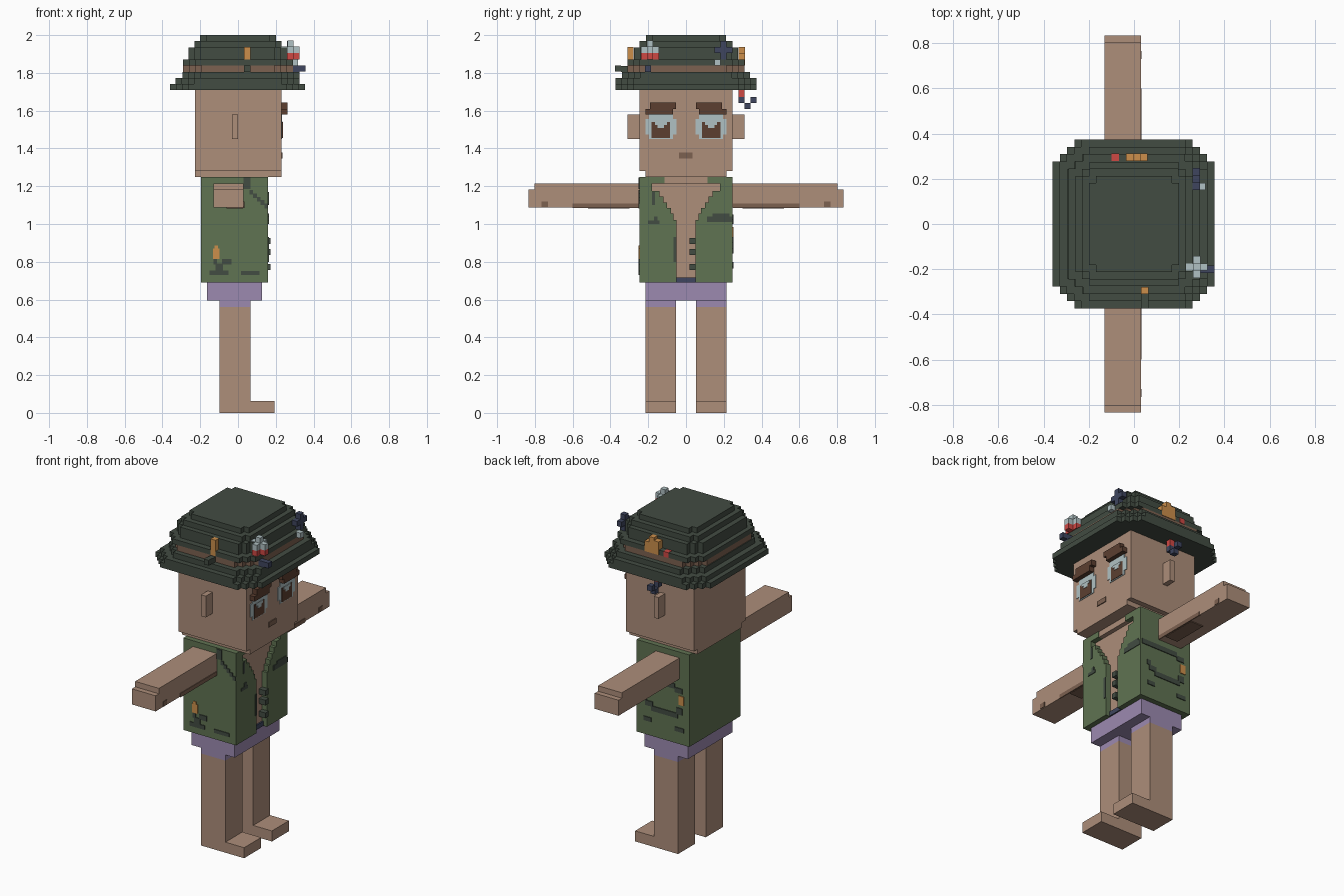
import bpy, bmesh
from mathutils import Vector

if "Cube" in bpy.data.objects:
    bpy.data.objects.remove(bpy.data.objects["Cube"], do_unlink=True)


def material(name, rgb):
    lin = [(c / 255 / 12.92) if c < 11 else ((c / 255 + 0.055) / 1.055) ** 2.4 for c in rgb]
    m = bpy.data.materials.new(name)
    m.use_nodes = True
    m.diffuse_color = (*lin, 1)
    bsdf = next(n for n in m.node_tree.nodes if n.type == 'BSDF_PRINCIPLED')
    bsdf.inputs["Base Color"].default_value = (*lin, 1)
    return m


SKIN = material("skin", (173, 142, 122))
HAT = material("dark green", (66, 76, 66))
VEST = material("vest green", (96, 115, 82))
PURPLE = material("purple", (156, 138, 176))
BROWN = material("dark brown", (92, 63, 48))
TAN = material("muted brown", (124, 97, 80))
PALE = material("pale grey", (176, 193, 195))
ORANGE = material("orange", (204, 143, 75))
RED = material("red", (207, 72, 68))
NAVY = material("navy", (62, 69, 94))

V = 0.032  # size of one block


def finish(name, bm, mat):
    bmesh.ops.recalc_face_normals(bm, faces=bm.faces)
    me = bpy.data.meshes.new(name)
    bm.to_mesh(me)
    bm.free()
    me.materials.append(mat)
    ob = bpy.data.objects.new(name, me)
    bpy.context.collection.objects.link(ob)
    return ob


def add_box(bm, x0, x1, y0, y1, z0, z1):
    vs = bmesh.ops.create_cube(bm, size=1)["verts"]
    for v in vs:
        v.co = Vector((x0 if v.co.x < 0 else x1, y0 if v.co.y < 0 else y1,
                       z0 if v.co.z < 0 else z1))


def boxes(name, mat, *dims, mirror=False):
    """One object from boxes (x0, x1, y0, y1, z0, z1), optionally mirrored in y."""
    bm = bmesh.new()
    for x0, x1, y0, y1, z0, z1 in dims:
        add_box(bm, x0, x1, y0, y1, z0, z1)
        if mirror:
            add_box(bm, x0, x1, -y1, -y0, z0, z1)
    return finish(name, bm, mat)


def add_prism(bm, points, depth):
    f = bm.faces.new([bm.verts.new(p) for p in points])
    new = bmesh.ops.extrude_face_region(bm, geom=[f])["geom"]
    for v in new:
        if isinstance(v, bmesh.types.BMVert):
            v.co += Vector(depth)


def stepped_slab(bm, x0, x1, y0, y1, z0, z1, n):
    """Rectangular slab whose corners are cut back in n block-sized stairs."""
    cx, cy, hx, hy = (x0 + x1) / 2, (y0 + y1) / 2, (x1 - x0) / 2, (y1 - y0) / 2
    corner = [(hx, hy - n * V)]
    for k in range(n):
        corner += [(hx - (k + 1) * V, hy - (n - k) * V), (hx - (k + 1) * V, hy - (n - k - 1) * V)]
    pts = []
    for sx, sy in ((1, 1), (-1, 1), (-1, -1), (1, -1)):
        run = corner if sx * sy > 0 else corner[::-1]
        pts += [(cx + sx * a, cy + sy * b, z0) for a, b in run]
    add_prism(bm, pts, (0, 0, z1 - z0))


# Legs, feet and shorts
for side, s in (("left", 1), ("right", -1)):
    a, b = sorted((0.052 * s, 0.215 * s))
    # L-shaped leg and foot
    bm = bmesh.new()
    outline = [(-0.097, 0), (0.192, 0), (0.192, 0.064), (0.066, 0.064), (0.066, 0.56), (-0.097, 0.56)]
    add_prism(bm, [(x, a, z) for x, z in outline], (0, b - a, 0))
    finish(side + "_leg", bm, SKIN)
    boxes(side + "_short_leg", PURPLE, (-0.097, 0.066, a, b, 0.56, 0.6))
    # Arm with a slightly thinner fingertip block
    bm = bmesh.new()
    outline = [(0.21, 1.087), (0.835, 1.087), (0.835, 1.182), (0.803, 1.182), (0.803, 1.215), (0.21, 1.215)]
    add_prism(bm, [(-0.13, s * y, z) for y, z in outline], (0.16, 0, 0))
    finish(side + "_arm", bm, SKIN)
    # Stepped front panel of the open vest
    rows = [(0.69, 0.05), (1.02, 0.065), (1.055, 0.08), (1.085, 0.1), (1.115, 0.12),
            (1.145, 0.14), (1.175, 0.18), (1.215, 0.115), (1.25, None)]
    inner = []
    for (z0, y), (z1, _) in zip(rows, rows[1:]):
        inner += [(y, z0), (y, z1)]
    bm = bmesh.new()
    add_prism(bm, [(0.128, s * y, z) for y, z in [(0.247, 0.69)] + inner + [(0.247, 1.25)]],
              (0.032, 0, 0))
    finish(side + "_vest_front", bm, VEST)
boxes("shorts", PURPLE, (-0.163, 0.128, -0.215, 0.215, 0.595, 0.695))
boxes("shorts_fastening", NAVY, (0.128, 0.136, -0.05, 0.05, 0.69, 0.718))

# Torso and the rest of the vest
boxes("torso", SKIN, (-0.163, 0.128, -0.215, 0.215, 0.695, 1.215))
boxes("neck", SKIN, (-0.163, 0.155, -0.115, 0.115, 1.215, 1.25))
boxes("vest_back", VEST, (-0.195, -0.163, -0.247, 0.247, 0.69, 1.25))
boxes("vest_sides", VEST, (-0.163, 0.128, 0.215, 0.247, 0.69, 1.25),
      (-0.163, 0.128, 0.115, 0.215, 1.215, 1.25), mirror=True)
boxes("vest_toggles", HAT, *[(0.128, 0.172, 0.018, 0.05, z, z + V) for z in (0.893, 0.835, 0.757)])

# Painted patches on the vest
F = (0.158, 0.164)
R = (-0.252, -0.245)
L = (0.245, 0.252)
boxes("vest_patches", HAT,
      (*F, -0.2, -0.14, 1.0, 1.018), (*F, -0.17, -0.15, 1.018, 1.04),
      (*F, -0.18, -0.165, 1.1, 1.17),
      (*F, 0.11, 0.247, 1.01, 1.04), (*F, 0.14, 0.23, 1.04, 1.055),
      (*F, -0.065, -0.05, 0.8, 0.93),
      # right flank
      (-0.15, -0.05, *R, 0.73, 0.755), (-0.12, -0.08, *R, 0.755, 0.79),
      (-0.13, -0.11, *R, 0.785, 0.815), (-0.085, -0.035, *R, 0.785, 0.815),
      (0.015, 0.115, *R, 0.73, 0.752), (0.03, 0.065, *R, 1.185, 1.245),
      *[(0.06 + i * 0.02, 0.08 + i * 0.02, *R, 1.155 - i * 0.018, 1.18 - i * 0.018) for i in range(5)],
      # left flank
      (-0.12, 0.06, *L, 0.845, 0.875), (0.05, 0.1, *L, 0.87, 0.9), (0.09, 0.115, *L, 0.9, 0.93),
      (-0.15, -0.11, *L, 0.87, 0.91), (0.06, 0.11, *L, 0.775, 0.8),
      (-0.16, -0.1, *L, 0.765, 0.79), (-0.1, 0.15, *L, 1.02, 1.05), (-0.15, -0.1, *L, 1.0, 1.03))
boxes("vest_tags", ORANGE, (-0.133, -0.097, *R, 0.815, 0.87), (-0.125, -0.105, *R, 0.87, 0.885),
      (-0.16, -0.125, *L, 0.93, 0.985))

# Smudges along the lower edge of the arms
boxes("arm_smudges", TAN, (0.026, 0.034, 0.25, 0.6, 1.084, 1.108),
      (-0.06, 0.026, 0.3, 0.52, 1.082, 1.088),
      (0.026, 0.034, 0.73, 0.765, 1.09, 1.12), mirror=True)

# Head
boxes("head", SKIN, (-0.227, 0.23, -0.247, 0.247, 1.28, 1.712))
boxes("jaw", SKIN, (-0.227, 0.23, -0.215, 0.215, 1.25, 1.28))
boxes("ears", SKIN, (-0.032, 0.0, 0.247, 0.31, 1.45, 1.58), mirror=True)
boxes("eyebrows", BROWN, (0.23, 0.262, 0.052, 0.19, 1.61, 1.643),
      (0.23, 0.262, 0.07, 0.215, 1.58, 1.61), mirror=True)
boxes("eye_whites", PALE, (0.229, 0.234, 0.05, 0.215, 1.475, 1.555),
      (0.229, 0.234, 0.07, 0.195, 1.45, 1.475), (0.229, 0.234, 0.07, 0.195, 1.555, 1.585), mirror=True)
boxes("irises", BROWN, (0.233, 0.237, 0.086, 0.182, 1.455, 1.54), mirror=True)
boxes("eye_highlights", PALE, (0.236, 0.239, 0.1, 0.165, 1.525, 1.542),
      (0.236, 0.239, 0.116, 0.15, 1.508, 1.525), mirror=True)
boxes("mouth", TAN, (0.229, 0.235, -0.037, 0.035, 1.348, 1.378))

# Stepped bucket hat
bm = bmesh.new()
for layer in [(-0.36, 0.356, -0.373, 0.373, 1.71, 1.742, 3),
              (-0.33, 0.325, -0.373, 0.373, 1.742, 1.772, 3),
              (-0.295, 0.325, -0.34, 0.34, 1.772, 1.805, 3),
              (-0.29, 0.29, -0.31, 0.31, 1.84, 1.87, 2),
              (-0.262, 0.26, -0.275, 0.275, 1.87, 1.935, 2),
              (-0.23, 0.23, -0.245, 0.245, 1.935, 1.968, 1),
              (-0.2, 0.2, -0.213, 0.213, 1.968, 2.0, 1)]:
    stepped_slab(bm, *layer)
finish("hat", bm, HAT)
bm = bmesh.new()
stepped_slab(bm, -0.29, 0.29, -0.31, 0.31, 1.805, 1.84, 3)
finish("hat_band", bm, TAN)

# Float clipped to the front right of the hat
x, y = 0.278, -0.19
h, w = V / 2, V * 1.5


def cross(z0, z1):
    bm = bmesh.new()
    pts = [(w, -h), (w, h), (h, h), (h, w), (-h, w), (-h, h),
           (-w, h), (-w, -h), (-h, -h), (-h, -w), (h, -w), (h, -h)]
    add_prism(bm, [(x + a, y + b, z0) for a, b in pts], (0, 0, z1 - z0))
    return bm


finish("float_base", cross(1.872, 1.905), RED)
finish("float_top", cross(1.905, 1.94), PALE)
boxes("float_tip", PALE, (x - h, x + h, y - h, y + h, 1.94, 1.972))
boxes("float_hook", NAVY, (0.29, 0.325, -0.216, -0.184, 1.8, 1.84),
      (0.325, 0.357, -0.216, -0.184, 1.808, 1.84))

# Lure on the front left of the hat
boxes("front_lure", NAVY, (0.26, 0.292, 0.182, 0.215, 1.87, 1.968),
      (0.26, 0.292, 0.15, 0.247, 1.905, 1.937))
boxes("front_lure_tip", PALE, (0.285, 0.317, 0.15, 0.182, 1.84, 1.872))

# Lure on the right side
boxes("right_lure", ORANGE, (0.032, 0.065, -0.31, -0.278, 1.84, 1.937))
boxes("right_lure_hook", HAT, (0.032, 0.065, -0.343, -0.31, 1.805, 1.837),
      (0.032, 0.065, -0.375, -0.343, 1.808, 1.84))

# Lure and dangling hook on the left side
boxes("left_lure", ORANGE, (-0.035, 0.06, 0.278, 0.313, 1.84, 1.903),
      (-0.035, -0.003, 0.278, 0.313, 1.903, 1.92), (-0.003, 0.03, 0.278, 0.313, 1.903, 1.937))
boxes("left_lure_bead", RED, (-0.1, -0.067, 0.278, 0.313, 1.84, 1.872))
boxes("dangling_bead", RED, (-0.032, 0.0, 0.278, 0.31, 1.672, 1.71))
boxes("dangling_hook", NAVY, (-0.032, 0.0, 0.278, 0.31, 1.64, 1.672),
      (-0.032, 0.0, 0.31, 0.342, 1.61, 1.64), (-0.032, 0.0, 0.342, 0.373, 1.64, 1.672))
